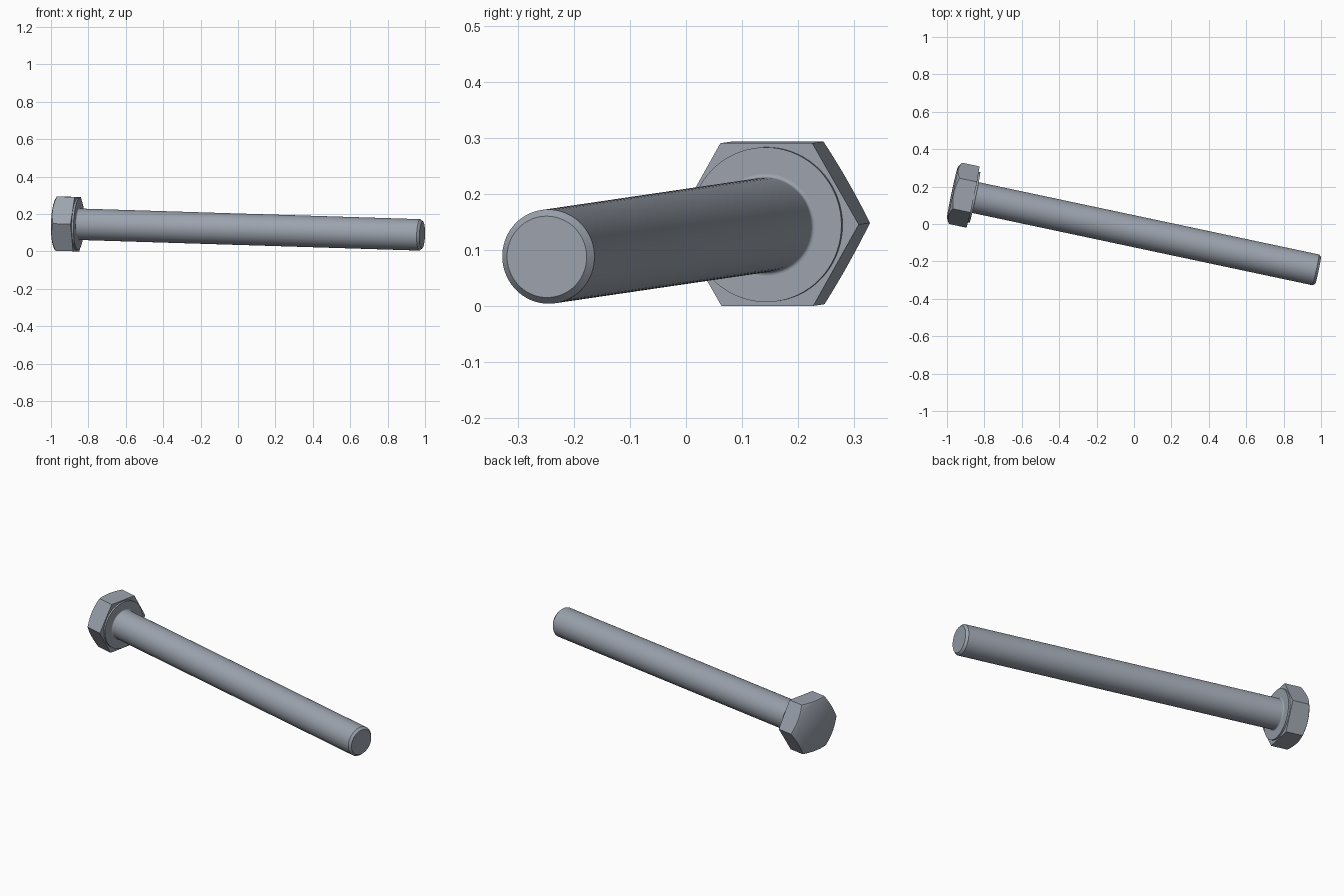
import bpy, bmesh, math
from mathutils import Matrix, Vector

cube = bpy.data.objects.get("Cube")
if cube:
    bpy.data.objects.remove(cube, do_unlink=True)

SEGMENTS = 72

# Steel material
steel = bpy.data.materials.new("steel_grey")
steel.use_nodes = True
colour = (0.33, 0.365, 0.42, 1)
steel.diffuse_color = colour
steel.node_tree.nodes["Principled BSDF"].inputs["Base Color"].default_value = colour

# Bolt frame: local z runs from the top of the head to the tip
top = Vector((-0.971, 0.1675, 0.149))
tip = Vector((0.985, -0.248, 0.088))
axis = (tip - top).normalized()
side = Vector((0, 0, 1)).cross(axis).normalized()
up = axis.cross(side)
frame = Matrix((side, up, axis)).transposed().to_4x4()
frame.translation = top
LENGTH = (tip - top).length


def ring_solid(name, rings):
    """Skin rings, each a function of angle giving (radius, height)."""
    bm = bmesh.new()
    loops = []
    for ring in rings:
        loop = []
        for i in range(SEGMENTS):
            a = math.tau * i / SEGMENTS
            r, h = ring(a)
            loop.append(bm.verts.new((r * math.cos(a), r * math.sin(a), h)))
        loops.append(loop)
    for low, high in zip(loops, loops[1:]):
        for i in range(SEGMENTS):
            j = (i + 1) % SEGMENTS
            bm.faces.new((low[i], low[j], high[j], high[i]))
    bm.faces.new(loops[0][::-1])
    bm.faces.new(loops[-1])
    bm.transform(frame)
    bmesh.ops.recalc_face_normals(bm, faces=bm.faces)
    mesh = bpy.data.meshes.new(name)
    bm.to_mesh(mesh)
    bm.free()
    mesh.materials.append(steel)
    obj = bpy.data.objects.new(name, mesh)
    bpy.context.collection.objects.link(obj)
    bpy.ops.object.select_all(action='DESELECT')
    obj.select_set(True)
    bpy.context.view_layer.objects.active = obj
    bpy.ops.object.shade_smooth_by_angle(angle=math.radians(35))
    return obj


def circle(r, h):
    return lambda a: (r, h)


# Hexagonal head with a conical chamfer on its outer end
FLAT, CROWN, HEAD = 0.145, 0.139, 0.113
SIXTH = math.pi / 3


def hex_radius(a):
    return FLAT / math.cos(a % SIXTH - SIXTH / 2)


def chamfer_edge(a):
    r = hex_radius(a)
    return r, (r - CROWN) * math.tan(math.radians(30))


ring_solid("hex_head", [circle(CROWN, 0), chamfer_edge,
                        lambda a: (hex_radius(a), HEAD)])

# Raised washer face under the head
SEAT = HEAD + 0.01
ring_solid("washer_face", [circle(0.138, HEAD - 0.01), circle(0.138, SEAT)])

# Shank with a small fillet at the head and a chamfered tip
SHANK, FILLET = 0.084, 0.007
rings = [circle(SHANK + FILLET, SEAT - 0.005)]
for k in range(6):
    t = k / 5 * math.pi / 2
    rings.append(circle(SHANK + FILLET * (1 - math.sin(t)),
                        SEAT + FILLET * (1 - math.cos(t))))
rings += [circle(SHANK, LENGTH - 0.013), circle(0.0725, LENGTH)]
ring_solid("shank", rings)
